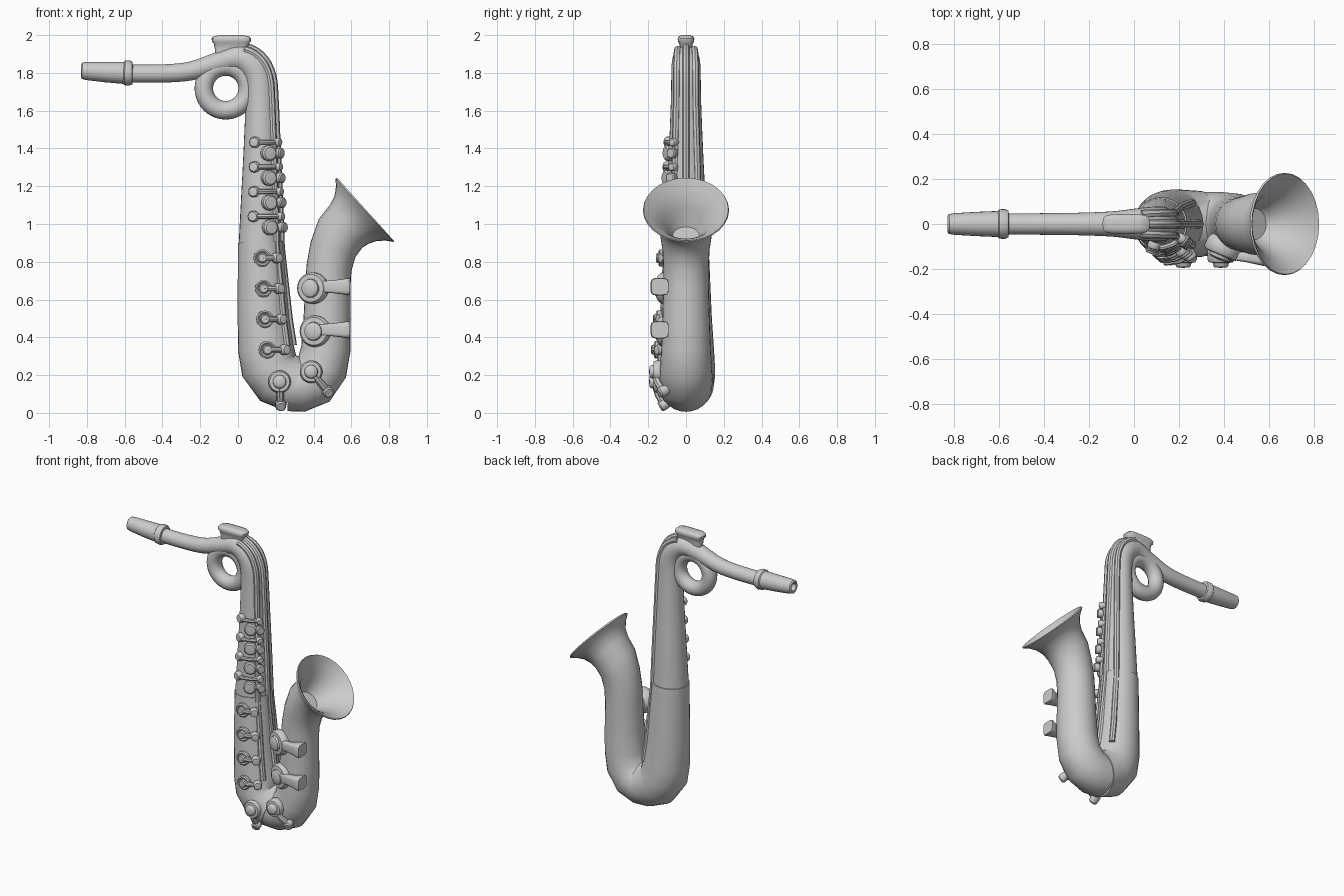
import bpy, bmesh, math
from mathutils import Vector as V

if "Cube" in bpy.data.objects:
    bpy.data.objects.remove(bpy.data.objects["Cube"])

def loft(name, rings):
    bm = bmesh.new()
    rs = [[bm.verts.new(p) for p in r] for r in rings]
    n = len(rs[0])
    for a, b in zip(rs, rs[1:]):
        for i in range(n):
            bm.faces.new((a[i], a[(i + 1) % n], b[(i + 1) % n], b[i]))
    bm.faces.new(rs[0])
    bm.faces.new(rs[-1])
    bmesh.ops.recalc_face_normals(bm, faces=bm.faces)
    me = bpy.data.meshes.new(name)
    bm.to_mesh(me)
    bm.free()
    ob = bpy.data.objects.new(name, me)
    bpy.context.collection.objects.link(ob)
    return ob

def smooth(pts, k):
    # Catmull-Rom subdivision of a list of tuples
    P = [V(p) for p in pts]
    out = []
    for i in range(len(P) - 1):
        a, b, c, d = P[max(i - 1, 0)], P[i], P[i + 1], P[min(i + 2, len(P) - 1)]
        for j in range(k):
            t = j / k
            out.append(0.5 * (2 * b + (c - a) * t + (2 * a - 5 * b + 4 * c - d) * t * t
                              + (3 * b - a - 3 * c + d) * t ** 3))
    return out + [P[-1]]

def frames(path):
    # (centre, in-plane normal, radius) along an (x, z, radius) path
    out, prev = [], None
    for i, p in enumerate(path):
        a, b = path[max(i - 1, 0)], path[min(i + 1, len(path) - 1)]
        n = V((-(b[1] - a[1]), 0, b[0] - a[0])).normalized()
        if prev and n.dot(prev) < 0:
            n = -n
        prev = n
        out.append((V((p[0], 0, p[1])), n, p[2]))
    return out

def tube(name, path, sides=28, flat=1):
    rings = []
    for c, n, r in frames(path):
        rings.append([c + n * r * math.cos(t) * flat + V((0, r * math.sin(t), 0))
                      for t in (2 * math.pi * i / sides for i in range(sides))])
    return loft(name, rings)

def lathe(name, pos, nor, prof, sides=20):
    q = nor.to_track_quat('Z', 'Y')
    return loft(name, [[pos + q @ V((r * math.cos(t), r * math.sin(t), h))
                        for t in (2 * math.pi * i / sides for i in range(sides))] for r, h in prof])

def rod(name, pts, r):
    cu = bpy.data.curves.new(name, 'CURVE')
    cu.dimensions = '3D'
    cu.bevel_depth, cu.bevel_resolution, cu.use_fill_caps = r, 2, True
    sp = cu.splines.new('POLY')
    sp.points.add(len(pts) - 1)
    for s, p in zip(sp.points, pts):
        s.co = (*p, 1)
    ob = bpy.data.objects.new(name, cu)
    bpy.context.collection.objects.link(ob)

def oval(c, u, v, e=0.5, n=24):
    # superellipse ring spanned by half-axes u and v
    f = lambda s: math.copysign(abs(s) ** e, s)
    return [c + u * f(math.cos(t)) + v * f(math.sin(t)) for t in (2 * math.pi * i / n for i in range(n))]

# Neck and upper body
upper = smooth([(-.6, 1.797, .047), (-.4, 1.797, .048), (-.25, 1.81, .05), (-.1, 1.856, .056),
                (0, 1.878, .068), (.07, 1.845, .076), (.11, 1.77, .078), (.119, 1.65, .08),
                (.12, 1.4, .09), (.119, 1.15, .102), (.117, .88, .114)], 4)
tube("neck_and_upper_body", upper)

# Lower body down to the middle of the bow
lower = [(.118, .905, .119), (.135, .5, .137), (.148, .34, .148), (.165, .25, .153),
         (.21, .185, .153), (.3, .148, .147)]
tube("lower_body", lower)

# Bow, bell tube and flared hollow bell
tube("bell", [(.27, .15, .141), (.33, .146, .142), (.395, .17, .142), (.445, .24, .137), (.465, .34, .131),
              (.472, .5, .125), (.476, .68, .12), (.482, .77, .12), (.503, .865, .125), (.543, .95, .138),
              (.589, .998, .145), (.622, 1.029, .163), (.65, 1.055, .194), (.67, 1.073, .228),
              (.675, 1.078, .224), (.65, 1.055, .182), (.622, 1.029, .145), (.59, 1.0, .115),
              (.56, .97, .09), (.535, .94, .07)])

# Mouthpiece with a recessed opening
tube("mouthpiece", [(-.557, 1.799, .045), (-.56, 1.799, .06), (-.575, 1.799, .067), (-.6, 1.8, .065),
                    (-.606, 1.8, .058), (-.7, 1.804, .054), (-.8, 1.81, .048), (-.825, 1.812, .044),
                    (-.83, 1.812, .036), (-.828, 1.812, .026), (-.79, 1.81, .022)], 24)

# Neck loop
bpy.ops.mesh.primitive_torus_add(location=(-.065, 0, 1.718), rotation=(math.pi / 2, 0, 0),
                                 major_radius=.116, minor_radius=.049, major_segments=40, minor_segments=18)
bpy.context.object.name = "neck_loop"

# Octave plate on top of the neck
loft("neck_plate", [oval(V((-.035, 0, z)), V((a, 0, 0)), V((0, b, 0)))
                    for z, a, b in [(1.85, .085, .03), (1.93, .088, .032), (1.955, .093, .036), (1.966, .103, .043),
                                    (1.982, .105, .044), (1.993, .095, .038), (2.0, .06, .022)]])

# Long rods down the inner side of the body
spine = [f for f in frames(upper) if f[0].x > .02] + frames(lower)[1:3]
for k, deg in enumerate((-40, 0, 40)):
    a = math.radians(deg)
    pts = [c + n * (r - .002) * math.cos(a) + V((0, (r - .002) * math.sin(a), 0)) for c, n, r in spine]
    rod(f"long_rod_{k + 1}", pts, .019)

def surf(z, deg, lift=0):
    # point and outward normal on the body; angle runs from the front (-y) towards +x
    tab = [(.3, .15, .15), (.5, .135, .137), (.905, .118, .119), (1.15, .119, .102), (1.4, .12, .09), (1.7, .12, .08)]
    for a, b in zip(tab, tab[1:]):
        if z <= b[0]:
            break
    t = (z - a[0]) / (b[0] - a[0])
    cx, r = a[1] + t * (b[1] - a[1]), a[2] + t * (b[2] - a[2])
    n = V((math.sin(math.radians(deg)), -math.cos(math.radians(deg)), 0))
    return V((cx, 0, z)) + n * (r + lift), n

def button(name, z, deg, r, h, lift=0):
    p, n = surf(z, deg, lift)
    lathe(name, p, n, [(r * .8, -.02), (r, -.005), (r, h * .7), (r * .8, h), (r * .3, h * 1.05)])

# Upper key stack
for i in range(4):
    z = 1.375 - i * .131
    button(f"upper_key_{i + 1}", z, 25, .041, .03)
    button(f"upper_small_key_{i + 1}", z + .058, -18, .029, .028)
    button(f"upper_side_key_{i + 1}", z, 54, .028, .02, .03)
    button(f"upper_post_{i + 1}", z + .058, 54, .022, .02, .02)
    rod(f"upper_arm_{i + 1}", [surf(z, d, .014)[0] for d in (25, 40, 54)], .014)
    rod(f"upper_bar_{i + 1}", [surf(z + .058, d, .016)[0] for d in (-18, 5, 30, 54)], .013)

# Lower key stack: cup, centre button, arm and post
for i in range(4):
    z = .82 - i * .162
    p, n = surf(z, 3)
    lathe(f"lower_key_{i + 1}", p, n, [(.04, -.02), (.046, .0), (.046, .016), (.038, .022), (.03, .014),
                                       (.026, .014), (.026, .03), (.02, .036)])
    rod(f"lower_arm_{i + 1}", [surf(z, d, .024)[0] for d in (3, 18, 36)], .014)
    button(f"lower_post_{i + 1}", z, 36, .028, .03, .015)

def pad(name, p, n, r):
    lathe(name, p, n.normalized(), [(r * .85, -.04), (r, -.015), (r, .022), (r * .88, .034), (r * .6, .036),
                                    (r * .56, .05), (r * .45, .056), (r * .1, .058)], 28)

# Bell keys with their flared side guards
for i, (x, z) in enumerate([(.398, .66), (.412, .432)]):
    dx = x - .475
    n = V((dx * .6, -.11, 0))
    pad(f"bell_key_{i + 1}", V((x, -.105, z)), n, .083)
    loft(f"bell_key_guard_{i + 1}", [oval(V((a, y, z + .008)), V((0, hy, 0)), V((0, 0, hz)))
         for a, y, hy, hz in [(.42, -.14, .018, .028), (.5, -.148, .022, .034), (.55, -.145, .036, .04),
                              (.582, -.14, .048, .046), (.592, -.138, .045, .043)]])

# Bow keys with arms and feet
for i, (x, z, fx, fz, fy) in enumerate([(.22, .165, .226, .045, -.115), (.387, .218, .473, .115, -.12)]):
    p, f = V((x, -.137, z)), V((fx, fy, fz))
    pad(f"bow_key_{i + 1}", p, V((0, -1, 0)), .06)
    rod(f"bow_key_arm_{i + 1}", [p + V((0, -.03, 0)), p.lerp(f, .6) + V((0, -.02, 0)), f], .02)
    d = (f - p).normalized()
    lathe(f"bow_key_foot_{i + 1}", f, V((d.x * .6, -1, d.z * .6)).normalized(),
          [(.022, -.05), (.029, -.005), (.029, .02), (.022, .028)])

# Turn curves into meshes and shade smoothly, keeping hard edges
bpy.ops.object.select_all(action='SELECT')
bpy.context.view_layer.objects.active = bpy.data.objects["bell"]
bpy.ops.object.convert(target='MESH')
bpy.ops.object.shade_smooth_by_angle(angle=math.radians(40))
